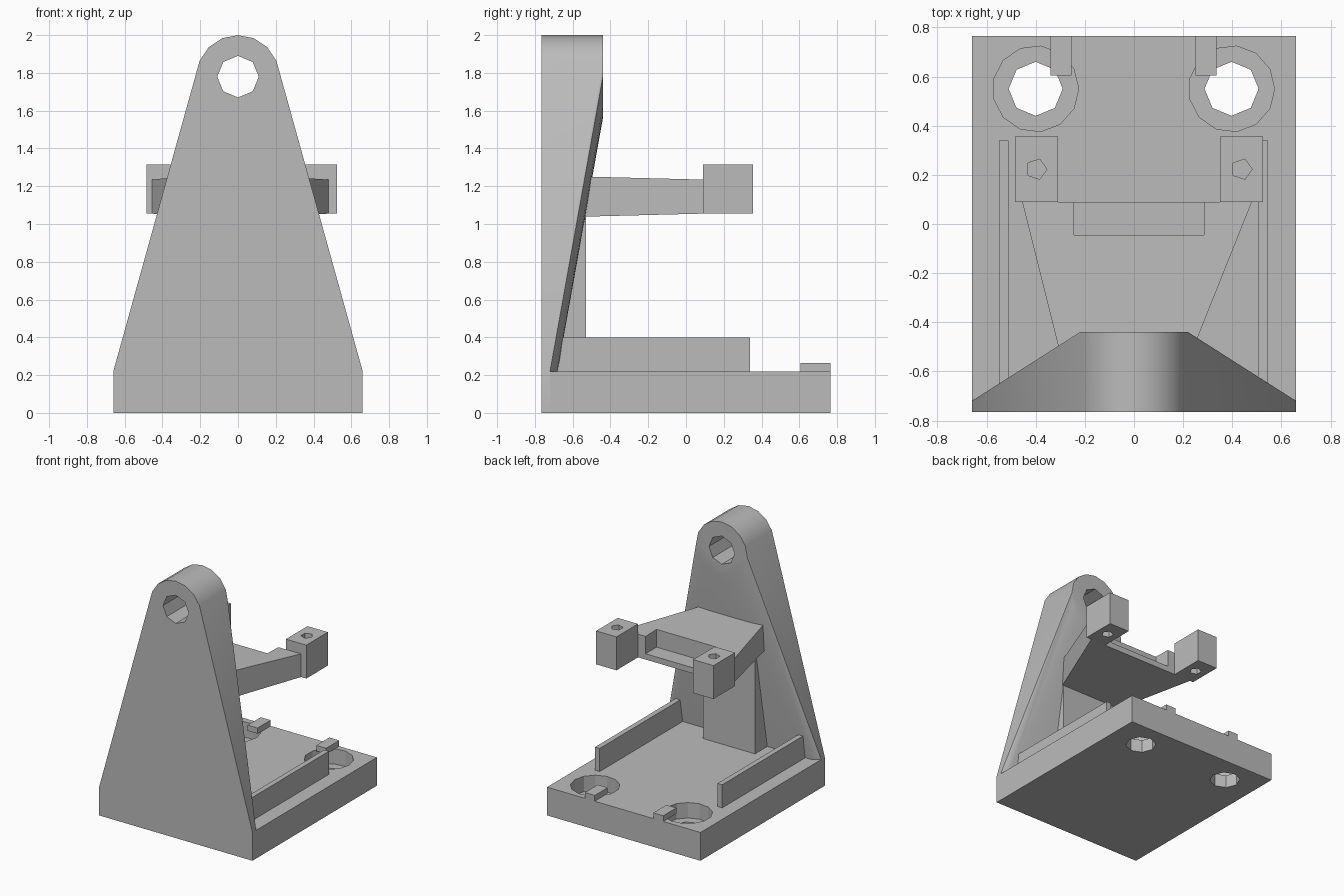
import bpy, bmesh, math
from mathutils import Matrix

if "Cube" in bpy.data.objects:
    bpy.data.objects.remove(bpy.data.objects["Cube"], do_unlink=True)

grey = bpy.data.materials.new("plain_grey")
grey.use_nodes = True
colour = (0.5, 0.5, 0.5, 1)
grey.diffuse_color = colour
grey.node_tree.nodes["Principled BSDF"].inputs["Base Color"].default_value = colour


def make(name, bm):
    bmesh.ops.recalc_face_normals(bm, faces=bm.faces)
    mesh = bpy.data.meshes.new(name)
    bm.to_mesh(mesh)
    bm.free()
    mesh.materials.append(grey)
    obj = bpy.data.objects.new(name, mesh)
    bpy.context.collection.objects.link(obj)
    return obj


def hull(name, points):
    """Convex solid around a few points."""
    bm = bmesh.new()
    for p in points:
        bm.verts.new(p)
    bmesh.ops.convex_hull(bm, input=bm.verts)
    bmesh.ops.dissolve_limit(bm, angle_limit=0.005, verts=bm.verts, edges=bm.edges)
    return make(name, bm)


def box(name, xs, ys, zs):
    return hull(name, [(x, y, z) for x in xs for y in ys for z in zs])


def ring(radius, sides):
    return [(radius * math.cos(i * math.tau / sides),
             radius * math.sin(i * math.tau / sides)) for i in range(sides)]


def drill(name, x, y, radius, sides, zs):
    return hull(name, [(x + a, y + b, z) for a, b in ring(radius, sides) for z in zs])


def cut(obj, cutters):
    bpy.context.view_layer.objects.active = obj
    for c in cutters:
        c.hide_render = True
        mod = obj.modifiers.new("cut", 'BOOLEAN')
        mod.operation = 'DIFFERENCE'
        mod.solver = 'EXACT'
        mod.object = c
        bpy.ops.object.modifier_apply(modifier=mod.name)
        bpy.data.objects.remove(c, do_unlink=True)


# Dimensions shared by several parts
W, D, TOP = 0.66, 0.765, 0.22
SLAB, CAP_Y, CAP_Z = -0.72, -0.44, 1.78

# Base with two counterbored holes
base = box("base", (-W, W), (SLAB, D), (0, TOP))
for x in (-0.4, 0.397):
    cut(base, [drill("counterbore", x, 0.55, 0.175, 13, (0.1, 0.3)),
               drill("bore", x, 0.55, 0.11, 8, (-0.1, 0.2))])

# Tapered upright blending a round eye into a thin foot
foot = [(x, y, z) for x in (-W, W) for y in (-D, SLAB) for z in (0, TOP)]
eye = [(a, y, CAP_Z + b) for a, b in ring(0.22, 16) for y in (-D, CAP_Y)]
upright = hull("upright", foot + eye)
cut(upright, [hull("eye_bore", [(a, y, CAP_Z + b) for a, b in ring(0.11, 8)
                                for y in (-1, 0)])])
bpy.ops.object.select_all(action='DESELECT')
upright.select_set(True)
bpy.context.view_layer.objects.active = upright
bpy.ops.object.shade_smooth_by_angle(angle=math.radians(30))

# Pedestal under the shelf
box("pedestal", (-0.223, 0.223), (-0.7, -0.53), (TOP, 1.04))

# Flared shelf with a shallow recess in its rear edge
shelf = hull("shelf",
             [(x, 0.09, z) for x in (-0.455, 0.48) for z in (1.055, 1.235)] +
             [(x, -0.65, z) for x in (-0.27, 0.184) for z in (1.036, 1.254)])
cut(shelf, [box("recess", (-0.245, 0.285), (-0.045, 0.2), (1.1, 1.4))])

# Drilled blocks on the rear corners of the shelf
for side, x0, x1, hole in (("right", -0.485, -0.31, -0.397),
                           ("left", 0.35, 0.525, 0.438)):
    block = box(side + "_block", (x0, x1), (0.09, 0.355), (1.055, 1.315))
    cut(block, [drill("screw_hole", hole, 0.223, 0.043, 5, (0.9, 1.5))])

# Guide rails and small rear tabs
for side, x0, x1 in (("right", -0.55, -0.51), ("left", 0.505, 0.545)):
    box(side + "_rail", (x0, x1), (-0.71, 0.34), (TOP, 0.4))
for side, x0, x1 in (("right", -0.34, -0.255), ("left", 0.25, 0.335)):
    box(side + "_tab", (x0, x1), (0.605, D), (TOP, 0.265))
